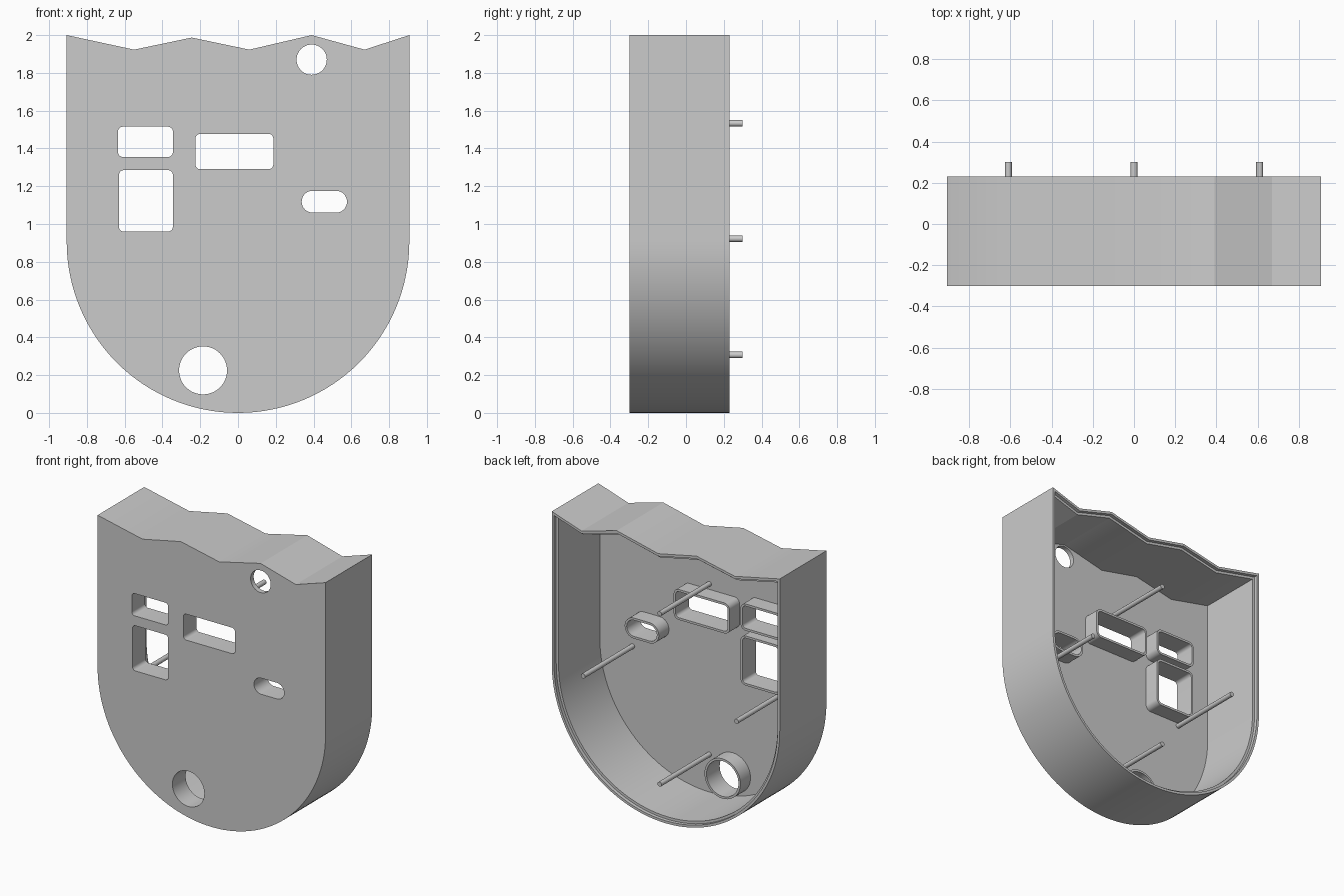
import bpy, bmesh, math
from mathutils import Vector

if "Cube" in bpy.data.objects:
    bpy.data.objects.remove(bpy.data.objects["Cube"], do_unlink=True)

FRONT, FLOOR, LEDGE, BACK, PIN_END = -0.30, -0.265, 0.205, 0.23, 0.30
COLLAR_END, COLLAR_WALL = -0.15, 0.016

grey = bpy.data.materials.new("plain grey")
grey.use_nodes = True
colour = (0.6, 0.6, 0.6, 1)
grey.diffuse_color = colour
grey.node_tree.nodes["Principled BSDF"].inputs["Base Color"].default_value = colour


def rounded(x0, x1, z0, z1, r, n=8):
    """Counter-clockwise rounded rectangle; a circle when r is half the size."""
    pts = []
    corners = ((x1 - r, z1 - r), (x0 + r, z1 - r), (x0 + r, z0 + r), (x1 - r, z0 + r))
    for q, (cx, cz) in enumerate(corners):
        for i in range(n + 1):
            a = (q + i / n) * math.pi / 2
            p = Vector((cx + r * math.cos(a), cz + r * math.sin(a)))
            if not pts or (p - pts[-1]).length > 1e-5:
                pts.append(p)
    if (pts[0] - pts[-1]).length < 1e-5:
        pts.pop()
    return pts


def circle(cx, cz, r, n=12):
    return rounded(cx - r, cx + r, cz - r, cz + r, r, n)


def inset(pts, d):
    """Move a counter-clockwise outline inward by d with mitred corners."""
    out = []
    for i, p in enumerate(pts):
        a = (p - pts[i - 1]).normalized()
        b = (pts[(i + 1) % len(pts)] - p).normalized()
        na, nb = Vector((-a.y, a.x)), Vector((-b.y, b.x))
        out.append(p + (na + nb) * d / (1 + na.dot(nb)))
    return out


def finish(bm, name):
    bmesh.ops.recalc_face_normals(bm, faces=bm.faces)
    mesh = bpy.data.meshes.new(name)
    bm.to_mesh(mesh)
    bm.free()
    mesh.materials.append(grey)
    obj = bpy.data.objects.new(name, mesh)
    bpy.context.collection.objects.link(obj)
    return obj


def prism(name, pts, y0, y1):
    bm = bmesh.new()
    a, b = ([bm.verts.new((p.x, y, p.y)) for p in pts] for y in (y0, y1))
    bm.faces.new(a)
    bm.faces.new(b)
    for i in range(len(pts)):
        bm.faces.new((a[i - 1], a[i], b[i], b[i - 1]))
    return finish(bm, name)


def tube(name, inner, y0, y1, wall):
    outer = inset(inner, -wall)
    bm = bmesh.new()
    loops = [[bm.verts.new((p.x, y, p.y)) for p in pts]
             for pts, y in ((inner, y0), (inner, y1), (outer, y1), (outer, y0))]
    for k in range(4):
        a, b = loops[k - 1], loops[k]
        for i in range(len(inner)):
            bm.faces.new((a[i - 1], a[i], b[i], b[i - 1]))
    return finish(bm, name)


def smooth(obj):
    bpy.ops.object.select_all(action='DESELECT')
    obj.select_set(True)
    bpy.context.view_layer.objects.active = obj
    bpy.ops.object.shade_smooth_by_angle(angle=math.radians(25))


def cut(obj, cutter):
    cutter.hide_render = True
    mod = obj.modifiers.new("cut", 'BOOLEAN')
    mod.operation, mod.solver, mod.object = 'DIFFERENCE', 'EXACT', cutter
    bpy.context.view_layer.objects.active = obj
    bpy.ops.object.modifier_apply(modifier=mod.name)
    bpy.data.objects.remove(cutter, do_unlink=True)


# Shield outline: round bottom, straight sides, zigzag top
R = 0.907
outline = [Vector((R * math.cos(a), R + R * math.sin(a)))
           for a in (math.pi * (1 + i / 64) for i in range(65))]
outline += [Vector(p) for p in ((R, 2), (0.67, 1.923), (0.39, 2), (0.06, 1.923),
                                (-0.245, 1.987), (-0.55, 1.923), (-R, 2))]

# Open-backed housing with a stepped rim
shell = prism("housing", outline, FRONT, BACK)
cut(shell, prism("cavity", inset(outline, 0.036), FLOOR, BACK + 0.1))
cut(shell, prism("rim_step", inset(outline, 0.018), LEDGE, BACK + 0.1))

# Openings through the front, all but the top hole with a collar behind
openings = {
    "upper_window": rounded(-0.635, -0.345, 1.355, 1.515, 0.025),
    "lower_window": rounded(-0.63, -0.345, 0.96, 1.285, 0.025),
    "wide_window": rounded(-0.225, 0.187, 1.29, 1.477, 0.025),
    "slot": rounded(0.337, 0.577, 1.06, 1.176, 0.058),
    "bottom_hole": circle(-0.185, 0.225, 0.127),
    "top_hole": circle(0.39, 1.87, 0.08),
}
for name, pts in openings.items():
    cut(shell, prism(name + "_cutter", pts, FRONT - 0.1, FLOOR + 0.05))
    if name != "top_hole":
        smooth(tube(name + "_collar", pts, FLOOR, COLLAR_END, COLLAR_WALL))
smooth(shell)

# Four pins standing on the inside of the front
for name, x, z in (("top_pin", 0, 1.533), ("left_pin", 0.61, 0.922),
                   ("right_pin", -0.61, 0.922), ("bottom_pin", 0, 0.307)):
    smooth(prism(name, circle(x, z, 0.017, 5), FLOOR, PIN_END))
